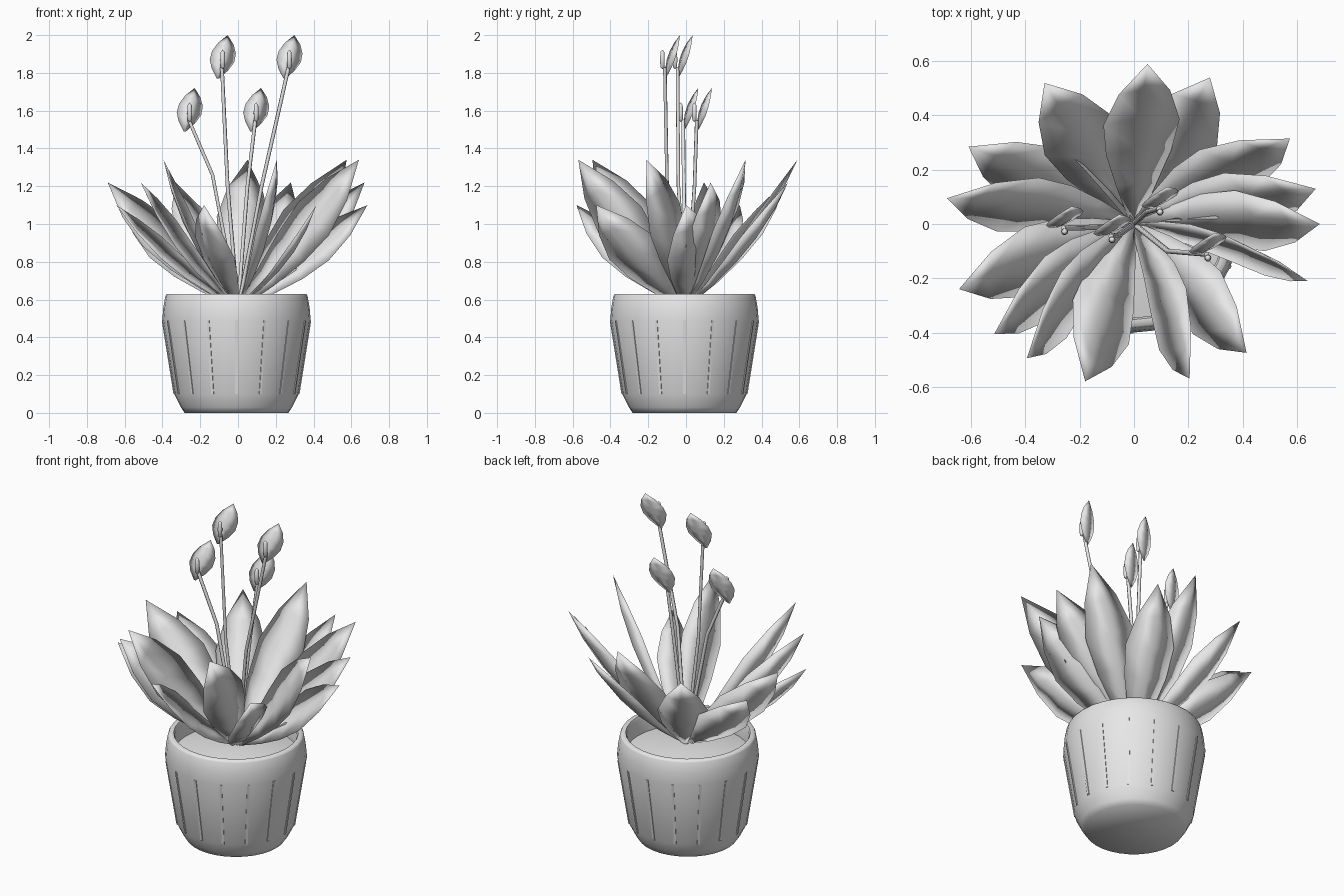
import bpy, bmesh, math
from mathutils import Vector

cube = bpy.data.objects.get("Cube")
if cube:
    bpy.data.objects.remove(cube, do_unlink=True)

grey = bpy.data.materials.new("light_grey")
grey.use_nodes = True
COLOUR = (0.8, 0.8, 0.8, 1)
grey.diffuse_color = COLOUR
grey.node_tree.nodes["Principled BSDF"].inputs["Base Color"].default_value = COLOUR


def finish(name, bm, angle=60):
    mesh = bpy.data.meshes.new(name)
    bm.to_mesh(mesh)
    bm.free()
    obj = bpy.data.objects.new(name, mesh)
    bpy.context.collection.objects.link(obj)
    mesh.materials.append(grey)
    bpy.ops.object.select_all(action='DESELECT')
    obj.select_set(True)
    bpy.context.view_layer.objects.active = obj
    bpy.ops.object.shade_smooth_by_angle(angle=math.radians(angle))
    return obj


def lathe(name, profile, centre=(0, 0, 0), sides=32):
    """Spin (radius, height) points about a vertical axis."""
    bm = bmesh.new()
    vs = [bm.verts.new((r, 0, z)) for r, z in profile]
    edges = [bm.edges.new(p) for p in zip(vs, vs[1:])]
    bmesh.ops.spin(bm, geom=vs + edges, axis=(0, 0, 1), cent=(0, 0, 0),
                   angle=math.tau, steps=sides, use_duplicate=False)
    bmesh.ops.remove_doubles(bm, verts=bm.verts, dist=0.0005)
    bmesh.ops.recalc_face_normals(bm, faces=bm.faces)
    bmesh.ops.translate(bm, verts=bm.verts, vec=centre)
    return finish(name, bm)


def blade(name, base, tip, side, widths, sag, cup, thick):
    """A pointed, cupped, thin solid from base to tip, spread along side."""
    axis = tip - base
    normal = axis.cross(side).normalized()
    bm = bmesh.new()
    rings = []
    for i, w in enumerate(widths):
        t = i / (len(widths) - 1)
        mid = base + axis * t - normal * sag * 4 * t * (1 - t)
        rings.append([bm.verts.new(mid + w * (side * u + normal * h))
                      for u, h in ((-1, cup), (0, thick), (1, cup), (0, -thick))])
    for a, b in zip(rings, rings[1:]):
        for j in range(4):
            k = (j + 1) % 4
            bm.faces.new((a[j], b[j], b[k], a[k]))
    bm.faces.new(rings[0])
    bmesh.ops.remove_doubles(bm, verts=bm.verts, dist=0.0005)
    bmesh.ops.recalc_face_normals(bm, faces=bm.faces)
    return finish(name, bm, 180)


# Pot and soil
POT = Vector((-0.008, -0.008, 0))
lathe("pot", [(0, 0), (0.275, 0), (0.295, 0.03), (0.33, 0.1), (0.393, 0.49),
              (0.387, 0.56), (0.376, 0.62), (0.37, 0.63), (0.345, 0.63),
              (0.338, 0.615), (0.338, 0.5)], POT)
lathe("soil", [(0, 0.565), (0.2, 0.55), (0.338, 0.52)], POT)

# Thin upright ribs around the pot
bm = bmesh.new()
for k in range(16):
    a = math.tau * k / 16
    out = Vector((math.cos(a), math.sin(a), 0))
    across = Vector((-out.y, out.x, 0)) * 0.007
    quads = []
    for r, z in ((0.329, 0.1), (0.391, 0.49)):
        quads.append([bm.verts.new(POT + out * (r + dr) + across * u + Vector((0, 0, z)))
                      for dr, u in ((-0.006, -1), (0.005, -1), (0.005, 1), (-0.006, 1))])
    lo, hi = quads
    for j in range(4):
        bm.faces.new((lo[j], lo[(j + 1) % 4], hi[(j + 1) % 4], hi[j]))
    bm.faces.new(lo[::-1])
    bm.faces.new(hi)
finish("pot_ribs", bm, 30)

# Leaves: tip x, tip y, tip height, roll in degrees
LEAVES = [(-0.33, 0.52, 1.22, 0), (0.05, 0.59, 1.34, -12), (0.28, 0.54, 1.22, -8),
          (0.575, 0.315, 1.34, -38), (0.67, 0.13, 1.22, -40), (0.685, 0, 1.1, -38),
          (0.64, -0.21, 1.34, -70), (0.415, -0.475, 1.1, -36), (0.205, -0.57, 1.34, -53),
          (-0.18, -0.58, 1.1, 30), (-0.395, -0.495, 1.34, 54), (-0.515, -0.405, 1.22, 48),
          (-0.645, -0.24, 1.1, 32), (-0.69, 0.095, 1.22, 40), (-0.61, 0.285, 1.1, 28)]
for k, (x, y, z, roll) in enumerate(LEAVES):
    tip = Vector((x, y, z))
    out = Vector((x, y, 0)).normalized()
    base = out * 0.015 + Vector((0, 0, 0.57))
    flat = Vector((-out.y, out.x, 0))
    up = (tip - base).cross(flat).normalized()
    r = math.radians(roll)
    side = flat * math.cos(r) - up * math.sin(r)
    blade(f"leaf_{k + 1}", base, tip, side,
          (0.02, 0.075, 0.122, 0.142, 0.096, 0), 0.05, 0.2, 0.06)

# Flowers: elbow and top of each stalk
FLOWERS = [((0.125, -0.1, 1.2), (0.268, -0.112, 1.83)),
           ((-0.055, -0.04, 1.2), (-0.085, -0.045, 1.83)),
           ((-0.135, -0.012, 1.26), (-0.26, -0.015, 1.55)),
           ((0.05, 0.045, 1.2), (0.092, 0.057, 1.55))]
for k, (elbow, top) in enumerate(FLOWERS):
    curve = bpy.data.curves.new(f"flower_stalk_{k + 1}", 'CURVE')
    curve.dimensions = '3D'
    curve.bevel_depth = 0.01
    curve.bevel_resolution = 1
    curve.use_fill_caps = True
    line = curve.splines.new('POLY')
    line.points.add(2)
    for point, co in zip(line.points, ((0, 0, 0.55), elbow, top)):
        point.co = (*co, 1)
    curve.materials.append(grey)
    bpy.context.collection.objects.link(bpy.data.objects.new(curve.name, curve))

    # Spike and the petal behind it
    top = Vector(top)
    lathe(f"flower_spike_{k + 1}", [(0, -0.01), (0.011, 0), (0.013, 0.04),
                                    (0.011, 0.08), (0, 0.093)],
          top + Vector((0.004, -0.013, 0)), 10)
    blade(f"flower_petal_{k + 1}", top + Vector((-0.022, 0.002, -0.06)),
          top + Vector((0.03, 0.08, 0.17)), Vector((0.95, 0.28, -0.1)).normalized(),
          (0.006, 0.045, 0.068, 0.066, 0.043, 0), 0.005, 0, 0.15)
